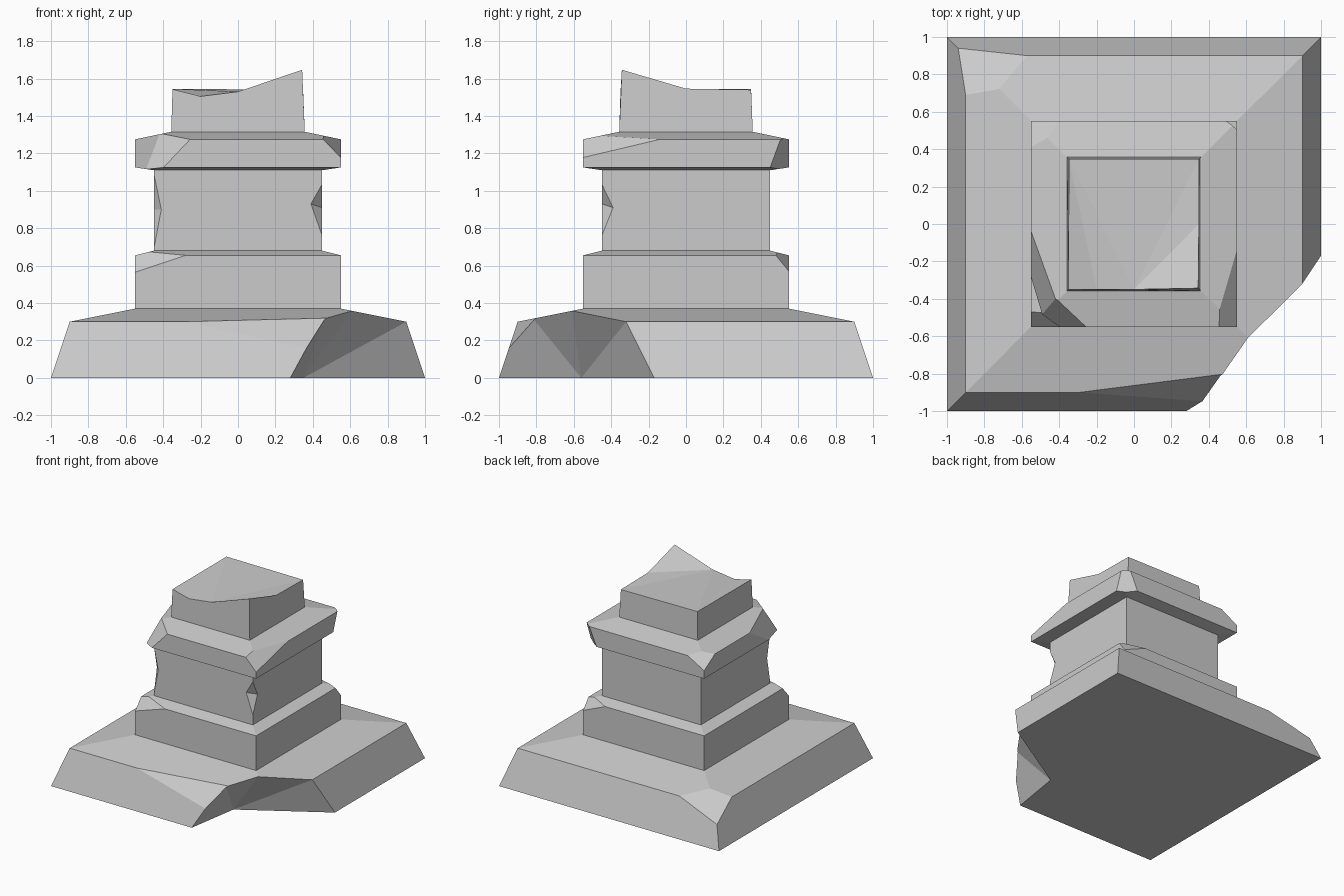
import bpy, bmesh
from mathutils import Vector

if "Cube" in bpy.data.objects:
    bpy.data.objects.remove(bpy.data.objects["Cube"])


def finish(bm, name):
    bmesh.ops.recalc_face_normals(bm, faces=bm.faces[:])
    me = bpy.data.meshes.new(name)
    bm.to_mesh(me)
    bm.free()
    ob = bpy.data.objects.new(name, me)
    bpy.context.collection.objects.link(ob)
    return ob


def block(name, profile, chips=()):
    """Stack square rings (half width, z), then slice off chips, each a plane given by 3 points."""
    bm = bmesh.new()
    rings = [[bm.verts.new((sx * h, sy * h, z)) for sx, sy in ((-1, -1), (1, -1), (1, 1), (-1, 1))]
             for h, z in profile]
    bm.faces.new(rings[0])
    bm.faces.new(rings[-1])
    for lo, hi in zip(rings, rings[1:]):
        for i in range(4):
            j = (i + 1) % 4
            bm.faces.new((lo[i], lo[j], hi[j], hi[i]))
    bmesh.ops.recalc_face_normals(bm, faces=bm.faces[:])
    centre = Vector((0, 0, (profile[0][1] + profile[-1][1]) / 2))
    for chip in chips:
        a, b, c = map(Vector, chip)
        n = (b - a).cross(c - a).normalized()
        if n.dot(centre - a) > 0:
            n = -n
        bmesh.ops.bisect_plane(bm, geom=bm.verts[:] + bm.edges[:] + bm.faces[:], dist=1e-5,
                               plane_co=a, plane_no=n, clear_outer=True)
        bmesh.ops.holes_fill(bm, edges=[e for e in bm.edges if e.is_boundary], sides=0)
    return finish(bm, name)


def bite(ob, pivot, points, k, drop=0.0):
    """Cut away the hull of the points, enlarged about the pivot so it clears the outer surface."""
    pivot = Vector(pivot)
    pts = [pivot + (Vector(p) - pivot) * k for p in points]
    if drop:
        pts += [p - Vector((0, 0, drop)) for p in pts if abs(p.z) < 1e-6]
    bm = bmesh.new()
    vs = [bm.verts.new(p) for p in pts]
    res = bmesh.ops.convex_hull(bm, input=vs)
    loose = list({v for v in res["geom_interior"] + res["geom_unused"]
                  if isinstance(v, bmesh.types.BMVert)})
    if loose:
        bmesh.ops.delete(bm, geom=loose, context='VERTS')
    cutter = finish(bm, "cutter")
    cutter.hide_render = True
    mod = ob.modifiers.new("bite", 'BOOLEAN')
    mod.operation, mod.solver, mod.object = 'DIFFERENCE', 'EXACT', cutter
    bpy.context.view_layer.objects.active = ob
    bpy.ops.object.modifier_apply(modifier=mod.name)
    bpy.data.objects.remove(cutter)


# Wide sloping base with a back-left chip, a worn front edge and a broken corner
base = block("base", [(1, 0), (0.9, 0.3), (0.55, 0.37)], [
    ((-0.94, 0.94, 0.18), (-0.57, 0.9, 0.3), (-0.9, 0.69, 0.3)),
    ((-0.29, -0.9, 0.3), (0.42, -0.81, 0.318), (0.37, -0.95, 0.155)),
])
apex = (0.35, -0.56, 0)
bite(base, apex, [apex, (1, -0.17, 0), (0.9, -0.32, 0.3), (0.61, -0.61, 0.36),
                  (0.465, -0.82, 0.32), (0.45, -0.92, 0.235), (0.36, -0.96, 0.14),
                  (0.28, -1, 0)], 6, drop=0.2)

# Square plinth with two chipped top corners
block("plinth", [(0.55, 0.37), (0.55, 0.655), (0.45, 0.68)], [
    ((-0.55, -0.55, 0.565), (-0.28, -0.55, 0.655), (-0.55, -0.47, 0.655)),
    ((0.55, 0.55, 0.57), (0.35, 0.55, 0.655), (0.55, 0.48, 0.655)),
])

# Shaft with notched front corner edges
shaft = block("shaft", [(0.45, 0.68), (0.45, 1.11)])
for s, inset, top, bottom, zf, zs in ((1, 0.39, 1.035, 0.76, 0.93, 0.91),
                                      (-1, 0.41, 1.09, 0.69, 0.90, 0.90)):
    f, r = Vector((s * inset, -0.45, zf)), Vector((s * 0.45, -inset, zs))
    bite(shaft, (f + r) / 2, [f, r, (s * 0.45, -0.45, top), (s * 0.45, -0.45, bottom)], 1.8)

# Overhanging cap with all four corners chipped
ridge_lo, ridge_hi = (-0.48, -0.47, 1.145), (-0.42, -0.4, 1.302)
block("cap", [(0.45, 1.11), (0.55, 1.125), (0.55, 1.275), (0.36, 1.315)], [
    (ridge_lo, ridge_hi, (-0.55, -0.04, 1.275)),
    (ridge_lo, ridge_hi, (-0.28, -0.55, 1.25)),
    ((0.55, -0.55, 1.178), (0.55, -0.14, 1.275), (0.455, -0.55, 1.275)),
    ((0.55, 0.505, 1.275), (0.55, 0.45, 1.125), (0.495, 0.55, 1.275)),
    ((-0.55, 0.55, 1.19), (-0.55, 0.41, 1.275), (-0.4, 0.55, 1.275)),
])

# Broken stump on top, with an uneven top face
bm = bmesh.new()
lo = [bm.verts.new((x, y, 1.312)) for x, y in ((-.357, -.357), (.357, -.357), (.357, .357), (-.357, .357))]
t = [bm.verts.new(p) for p in ((-.35, -.35, 1.543), (-.2, -.35, 1.505), (0, -.35, 1.53),
                               (.343, -.343, 1.647), (.347, 0, 1.546), (.348, .348, 1.54),
                               (-.348, .348, 1.545))]
for f in (lo, (lo[0], lo[1], t[3], t[2], t[1], t[0]), (lo[1], lo[2], t[5], t[4], t[3]),
          (lo[2], lo[3], t[6], t[5]), (lo[3], lo[0], t[0], t[6]),
          (t[2], t[3], t[4]), (t[2], t[4], t[5]), (t[2], t[5], t[6]),
          (t[1], t[2], t[6]), (t[0], t[1], t[6])):
    bm.faces.new(f)
finish(bm, "broken_stump")
